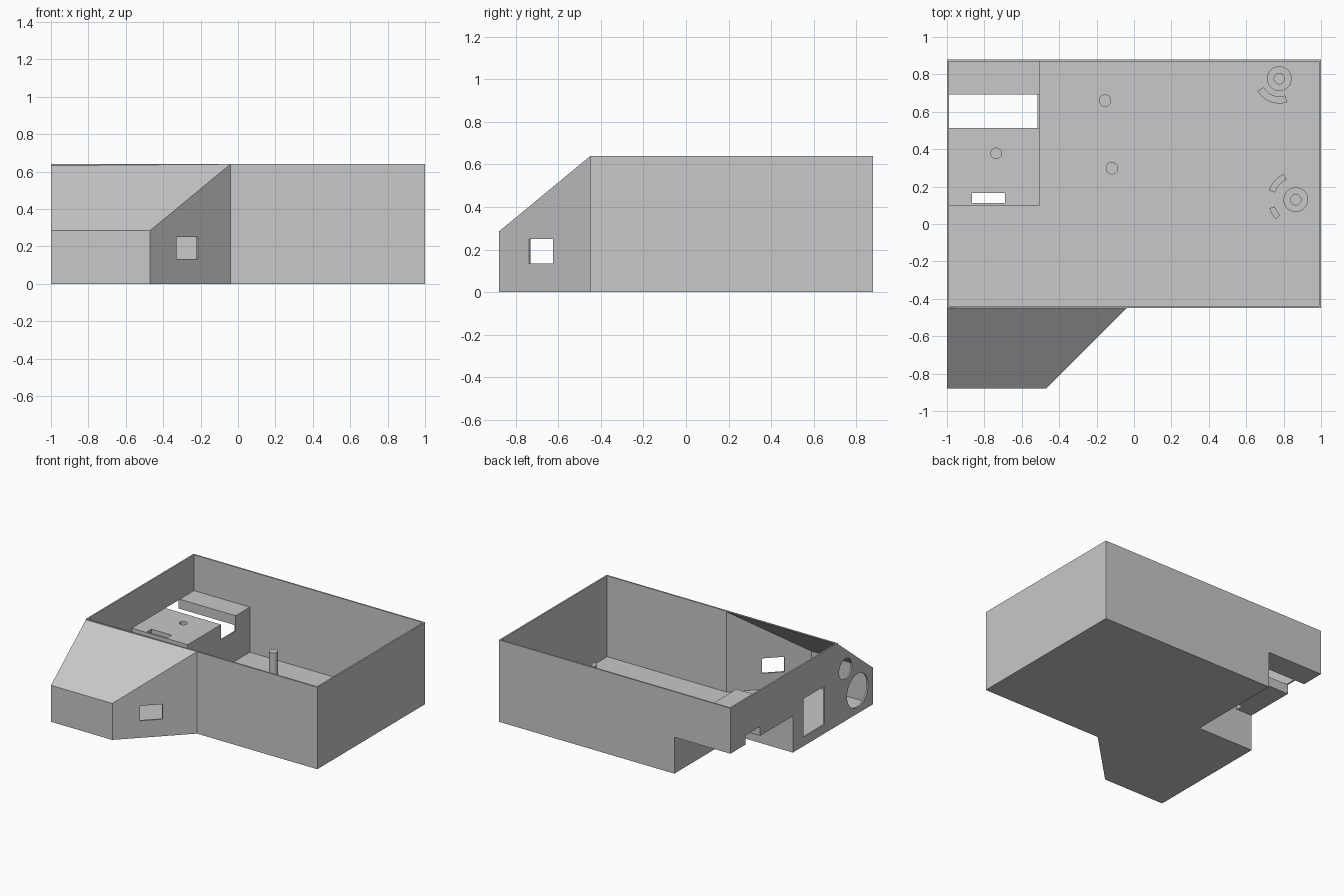
import bpy, bmesh, math
from mathutils import Matrix

if "Cube" in bpy.data.objects:
    bpy.data.objects.remove(bpy.data.objects["Cube"])

T = 0.012        # wall thickness
FLOOR = 0.008    # floor thickness

grey = bpy.data.materials.new("plain grey")
grey.diffuse_color = (0.58, 0.58, 0.58, 1)
grey.use_nodes = True
grey.node_tree.nodes["Principled BSDF"].inputs["Base Color"].default_value = grey.diffuse_color


def make(name, bm):
    bmesh.ops.recalc_face_normals(bm, faces=bm.faces)
    mesh = bpy.data.meshes.new(name)
    bm.to_mesh(mesh)
    bm.free()
    mesh.materials.append(grey)
    ob = bpy.data.objects.new(name, mesh)
    bpy.context.collection.objects.link(ob)
    return ob


def prism(name, outline, z0, z1):
    """Upright prism; z1 is a height or a function of y."""
    top = z1 if callable(z1) else (lambda y: z1)
    bm = bmesh.new()
    lo = [bm.verts.new((x, y, z0)) for x, y in outline]
    hi = [bm.verts.new((x, y, top(y))) for x, y in outline]
    bm.faces.new(lo[::-1])
    bm.faces.new(hi)
    n = len(outline)
    for i in range(n):
        j = (i + 1) % n
        bm.faces.new((lo[i], lo[j], hi[j], hi[i]))
    return make(name, bm)


def box(name, x0, x1, y0, y1, z0, z1):
    return prism(name, [(x0, y0), (x1, y0), (x1, y1), (x0, y1)], z0, z1)


def disc(name, x, y, r, z0, z1, n=32):
    pts = [(x + r * math.cos(math.tau * i / n), y + r * math.sin(math.tau * i / n))
           for i in range(n)]
    return prism(name, pts, z0, z1)


def arc_wall(name, x, y, r0, r1, a0, a1, z1, n=10):
    angles = [math.radians(a0 + (a1 - a0) * i / n) for i in range(n + 1)]
    pts = [(x + r1 * math.cos(a), y + r1 * math.sin(a)) for a in angles]
    pts += [(x + r0 * math.cos(a), y + r0 * math.sin(a)) for a in reversed(angles)]
    return prism(name, pts, FLOOR - 0.002, z1)


def side_hole(y, z, r):
    """Round cutter running along x through the left wall."""
    bm = bmesh.new()
    bmesh.ops.create_cone(bm, cap_ends=True, segments=40, radius1=r, radius2=r, depth=0.1,
                          matrix=Matrix.Translation((-1, y, z)) @ Matrix.Rotation(math.pi / 2, 4, 'Y'))
    return make("side_hole_cutter", bm)


def combine(ob, other, op):
    mod = ob.modifiers.new(op, 'BOOLEAN')
    mod.operation, mod.solver, mod.object = op, 'EXACT', other
    bpy.context.view_layer.objects.active = ob
    bpy.ops.object.modifier_apply(modifier=mod.name)
    bpy.data.objects.remove(other)


def slope(y):
    return 0.285 + (0.355 / 0.43) * (y + 0.88)


# Outer body with the sloped, angled front bay
case = box("case", -1, 1, -0.45, 0.88, 0, 0.64)
bay = prism("bay", [(-1, -0.88), (-0.47, -0.88), (-0.04, -0.45), (-0.03, -0.44), (-1, -0.44)],
            0, lambda y: min(slope(y), 0.64))
# keep the bay's roof flat where it overlaps the case
combine(case, bay, 'UNION')

# Hollow out the main tray and the bay
combine(case, box("tray_cutter", -1 + T, 1 - T, -0.45 + T, 0.88 - T, FLOOR, 0.8), 'DIFFERENCE')
yf, yb = -0.88 + T, -0.425
combine(case, prism("bay_cutter",
                    [(-1 + T, yf), (yf + 0.393, yf), (yb + 0.393, yb), (-1 + T, yb)],
                    FLOOR, lambda y: slope(y) - 0.016), 'DIFFERENCE')

# Raised platform in the back left corner, open underneath
combine(case, box("platform", -0.995, -0.505, 0.1, 0.875, 0.003, 0.36), 'UNION')
combine(case, box("notch_cutter", -1.1, -0.515, 0.11, 1.0, -0.1, 0.285), 'DIFFERENCE')
combine(case, box("slot_cutter", -1.1, -0.515, 0.512, 0.692, 0.2, 0.358), 'DIFFERENCE')
combine(case, box("slot_top_cutter", -0.988, -0.515, 0.512, 0.692, 0.3, 0.4), 'DIFFERENCE')
combine(case, box("slot_side_cutter", -0.55, -0.48, 0.512, 0.692, 0.24, 0.4), 'DIFFERENCE')
combine(case, box("switch_cutter", -0.865, -0.69, 0.112, 0.167, 0.2, 0.4), 'DIFFERENCE')
combine(case, disc("screw_cutter", -0.737, 0.378, 0.028, 0.31, 0.4), 'DIFFERENCE')

# Window in the angled wall
window = box("window_cutter", -0.081, 0.081, -0.06, 0.06, 0.133, 0.25)
window.data.transform(Matrix.Translation((-0.272, -0.682, 0)) @ Matrix.Rotation(math.pi / 4, 4, 'Z'))
combine(case, window, 'DIFFERENCE')

# Openings in the left wall
combine(case, box("port_cutter", -1.05, -0.95, -0.28, -0.02, 0.07, 0.37), 'DIFFERENCE')
combine(case, side_hole(-0.54, 0.405, 0.08), 'DIFFERENCE')
combine(case, side_hole(-0.688, 0.18, 0.13), 'DIFFERENCE')

# Support posts, hollow bosses and curved guides on the floor
parts = [case]
for i, (x, y) in enumerate([(-0.155, 0.66), (-0.118, 0.298)]):
    parts.append(disc(f"post_{i + 1}", x, y, 0.033, FLOOR - 0.002, 0.19))
for i, (x, y) in enumerate([(0.777, 0.777), (0.865, 0.13)]):
    boss = disc(f"boss_{i + 1}", x, y, 0.066, FLOOR - 0.002, 0.19)
    combine(boss, disc("bore_cutter", x, y, 0.028, 0.02, 0.3), 'DIFFERENCE')
    parts.append(boss)
parts.append(arc_wall("guide_1", 0.777, 0.777, 0.095, 0.133, 209, 289, 0.2))
parts.append(arc_wall("guide_2", 0.865, 0.13, 0.118, 0.152, 115, 161, 0.2))
parts.append(arc_wall("guide_3", 0.865, 0.13, 0.118, 0.148, 198, 225, 0.2))

# Crisp edges, smooth round surfaces
for ob in parts:
    bpy.ops.object.select_all(action='DESELECT')
    ob.select_set(True)
    bpy.context.view_layer.objects.active = ob
    bpy.ops.object.shade_smooth_by_angle(angle=math.radians(20))
